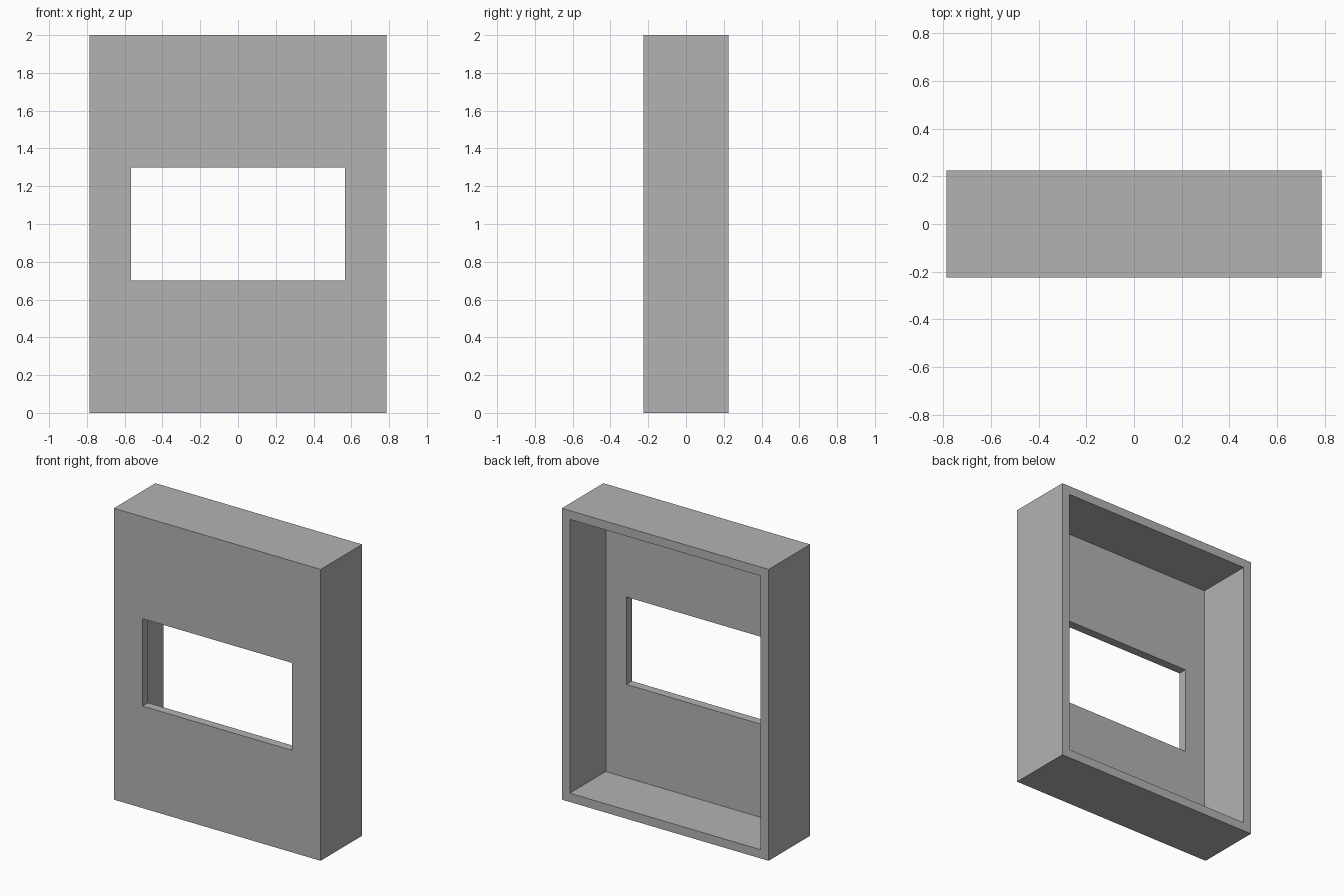
import bpy
import bmesh

default = bpy.data.objects.get("Cube")
if default:
    bpy.data.objects.remove(default, do_unlink=True)

WIDTH, DEPTH, HEIGHT, WALL = 1.57, 0.45, 2.0, 0.06
OPENING_WIDTH, OPENING_HEIGHT = 1.135, 0.6
front, back = -DEPTH / 2, DEPTH / 2

# Plain grey finish
grey = bpy.data.materials.new("plain grey")
grey.use_nodes = True
colour = (0.45, 0.45, 0.45, 1)
grey.diffuse_color = colour
grey.node_tree.nodes["Principled BSDF"].inputs["Base Color"].default_value = colour

bm = bmesh.new()


def rectangle(width, height, y):
    """Upright rectangular ring of vertices centred on the panel."""
    return [bm.verts.new((sx * width / 2, y, HEIGHT / 2 + sz * height / 2))
            for sx, sz in ((-1, -1), (1, -1), (1, 1), (-1, 1))]


# Rings run around the shell: outside, rear rim, hollow, then the opening
inner = (WIDTH - 2 * WALL, HEIGHT - 2 * WALL)
opening = (OPENING_WIDTH, OPENING_HEIGHT)
rings = [
    rectangle(WIDTH, HEIGHT, front),
    rectangle(WIDTH, HEIGHT, back),
    rectangle(*inner, back),
    rectangle(*inner, front + WALL),
    rectangle(*opening, front + WALL),
    rectangle(*opening, front),
]
for a, b in zip(rings, rings[1:] + rings[:1]):
    for i in range(4):
        j = (i + 1) % 4
        bm.faces.new((a[i], a[j], b[j], b[i]))
bmesh.ops.recalc_face_normals(bm, faces=bm.faces)

# Open-backed panel with a window opening
mesh = bpy.data.meshes.new("window_panel")
bm.to_mesh(mesh)
bm.free()
mesh.materials.append(grey)
panel = bpy.data.objects.new("window_panel", mesh)
bpy.context.collection.objects.link(panel)
